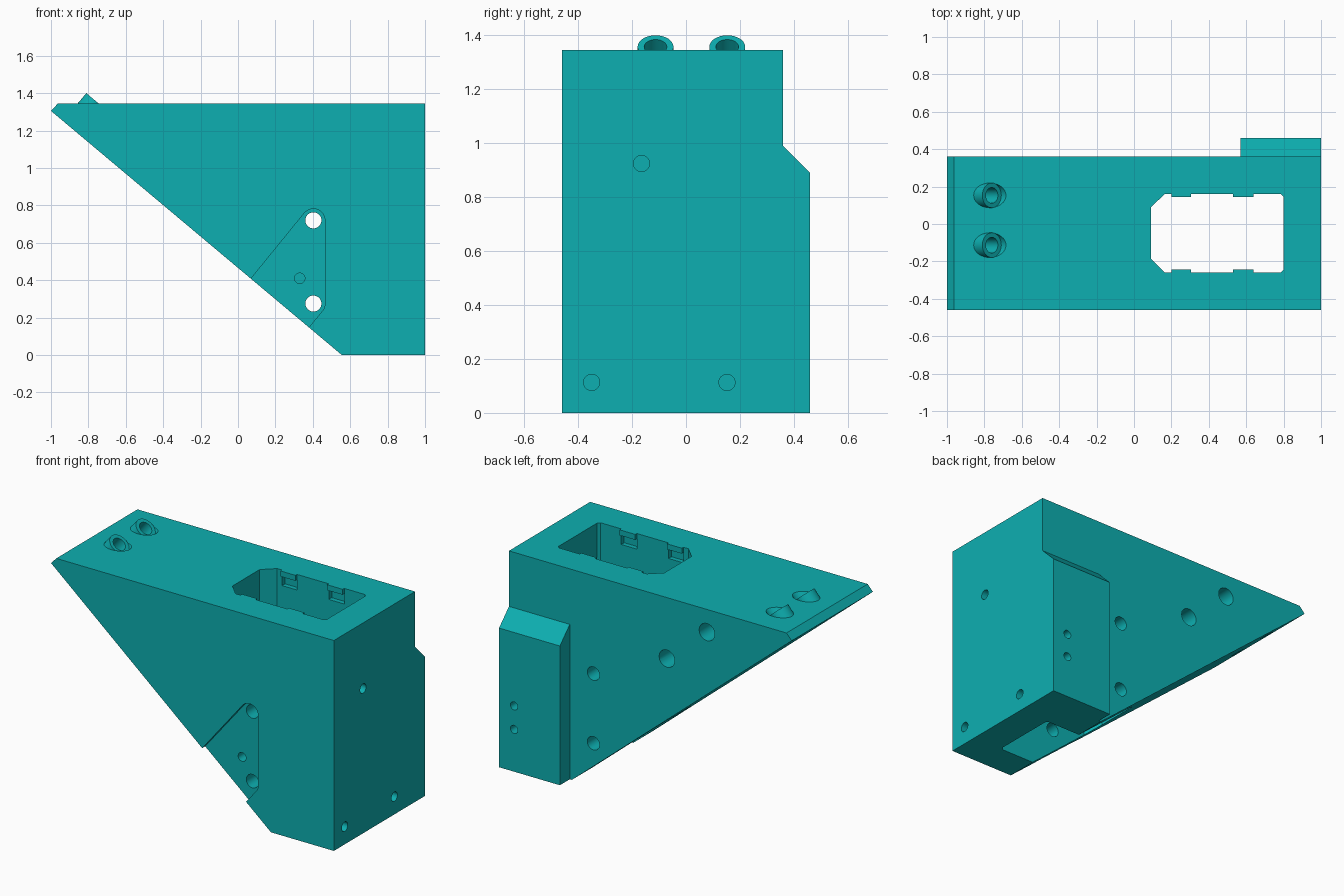
import bpy, bmesh, math
from mathutils import Vector

if "Cube" in bpy.data.objects:
    bpy.data.objects.remove(bpy.data.objects["Cube"])

teal = bpy.data.materials.new("teal plastic")
teal.diffuse_color = (0.004, 0.43, 0.44, 1)
teal.use_nodes = True
teal.node_tree.nodes["Principled BSDF"].inputs["Base Color"].default_value = teal.diffuse_color


def prism(name, pts, axis, a, b):
    """Extrude a 2D outline along axis from a to b."""
    place = {"x": lambda u, v, t: (t, u, v),
             "y": lambda u, v, t: (u, t, v),
             "z": lambda u, v, t: (u, v, t)}[axis]
    bm = bmesh.new()
    lo = [bm.verts.new(place(u, v, a)) for u, v in pts]
    hi = [bm.verts.new(place(u, v, b)) for u, v in pts]
    bm.faces.new(lo)
    bm.faces.new(hi[::-1])
    n = len(pts)
    for i in range(n):
        j = (i + 1) % n
        bm.faces.new((lo[i], hi[i], hi[j], lo[j]))
    bmesh.ops.recalc_face_normals(bm, faces=bm.faces)
    mesh = bpy.data.meshes.new(name)
    bm.to_mesh(mesh)
    bm.free()
    mesh.materials.append(teal)
    ob = bpy.data.objects.new(name, mesh)
    bpy.context.collection.objects.link(ob)
    return ob


def rod(start, end, r):
    """Round rod between two points."""
    start, end = Vector(start), Vector(end)
    d = end - start
    bpy.ops.mesh.primitive_cylinder_add(vertices=32, radius=r, depth=d.length,
                                        location=(start + end) / 2)
    ob = bpy.context.object
    ob.rotation_euler = d.to_track_quat("Z", "Y").to_euler()
    ob.data.materials.append(teal)
    return ob


def combine(target, tool, op="DIFFERENCE"):
    tool.hide_render = True
    m = target.modifiers.new("shape", "BOOLEAN")
    m.operation, m.solver, m.object = op, "EXACT", tool
    bpy.context.view_layer.update()
    bpy.ops.object.select_all(action="DESELECT")
    bpy.context.view_layer.objects.active = target
    target.select_set(True)
    bpy.ops.object.modifier_apply(modifier=m.name)
    bpy.data.objects.remove(tool, do_unlink=True)


FRONT, BACK, TOP = -0.46, 0.36, 1.345

# wedge body
body = prism("wedge_body", [(-1, 1.305), (-0.963, TOP), (1, TOP), (1, 0), (0.555, 0)],
             "y", FRONT, BACK)

# chamfered block on the back
block = prism("back_block", [(BACK, 0), (0.46, 0), (0.46, 0.89), (BACK, 0.99)], "x", 0.57, 1)
combine(body, block, "UNION")

# socket opening running down through the body
socket = prism("socket", [(0.09, -0.185), (0.165, -0.26), (0.785, -0.26), (0.8, -0.245),
                          (0.8, 0.145), (0.785, 0.16), (0.165, 0.16), (0.09, 0.09)],
               "z", -0.1, 1.5)
combine(body, socket)

# snap lips at the socket rim with a catch pocket below each
for x0, x1 in ((0.2, 0.305), (0.53, 0.64)):
    for wall, s in ((0.16, 1), (-0.26, -1)):
        def box(name, y0, y1, z0, z1):
            return prism(name, [(x0, z0), (x1, z0), (x1, z1), (x0, z1)], "y", y0, y1)
        combine(body, box("catch", wall - s * 0.05, wall + s * 0.03, 1.245, 1.31))
        combine(body, box("lip", wall - s * 0.016, wall + s * 0.02, 1.31, TOP), "UNION")

# shallow recess on the front: rounded ends, sides square to the slope
n = Vector((0.643, 0.766))


def arc(cx, cz, a0, a1, r=0.062, steps=10):
    return [(cx + r * math.cos(math.radians(a0 + (a1 - a0) * i / steps)),
             cz + r * math.sin(math.radians(a0 + (a1 - a0) * i / steps)))
            for i in range(steps + 1)]


low, high = Vector((0.38, 0.147)) - 0.1 * n, Vector((0.07, 0.407)) - 0.1 * n
outline = [tuple(low)] + arc(0.403, 0.275, -40, 0) + arc(0.403, 0.72, 0, 140) + [tuple(high)]
combine(body, prism("recess", outline, "y", FRONT - 0.1, FRONT + 0.03))

# mounting holes: start, end, radius
holes = [((0.403, -0.6, 0.72), (0.403, 0.6, 0.72), 0.043),
         ((0.403, -0.6, 0.275), (0.403, 0.6, 0.275), 0.043),
         ((0.33, -0.6, 0.41), (0.33, -0.2, 0.41), 0.028),
         ((-0.117, 0.1, 0.955), (-0.117, 0.5, 0.955), 0.055),
         ((-0.4, 0.1, 1.2), (-0.4, 0.5, 1.2), 0.055)]
holes += [((0.85, y, z), (1.1, y, z), 0.03)
          for y, z in ((-0.165, 0.925), (-0.35, 0.113), (0.152, 0.113))]
holes += [((0.894, 0.3, z), (0.894, 0.55, z), 0.026) for z in (0.42, 0.27)]
for start, end, r in holes:
    combine(body, rod(start, end, r))

# tilted bosses on top, sunk on one side, with a bore through to the slope
axis = Vector((0.643, 0, 0.766))
for y in (-0.113, 0.153):
    cap = Vector((-0.76, y, 1.3575))
    combine(body, rod(cap, cap + axis * 0.25, 0.066))
    combine(body, rod(cap - axis * 0.12, cap, 0.0665), "UNION")
    combine(body, rod(cap - axis * 0.4, cap + axis * 0.1, 0.042))

bpy.ops.object.select_all(action="DESELECT")
body.select_set(True)
bpy.context.view_layer.objects.active = body
bpy.ops.object.shade_smooth_by_angle(angle=math.radians(30))
